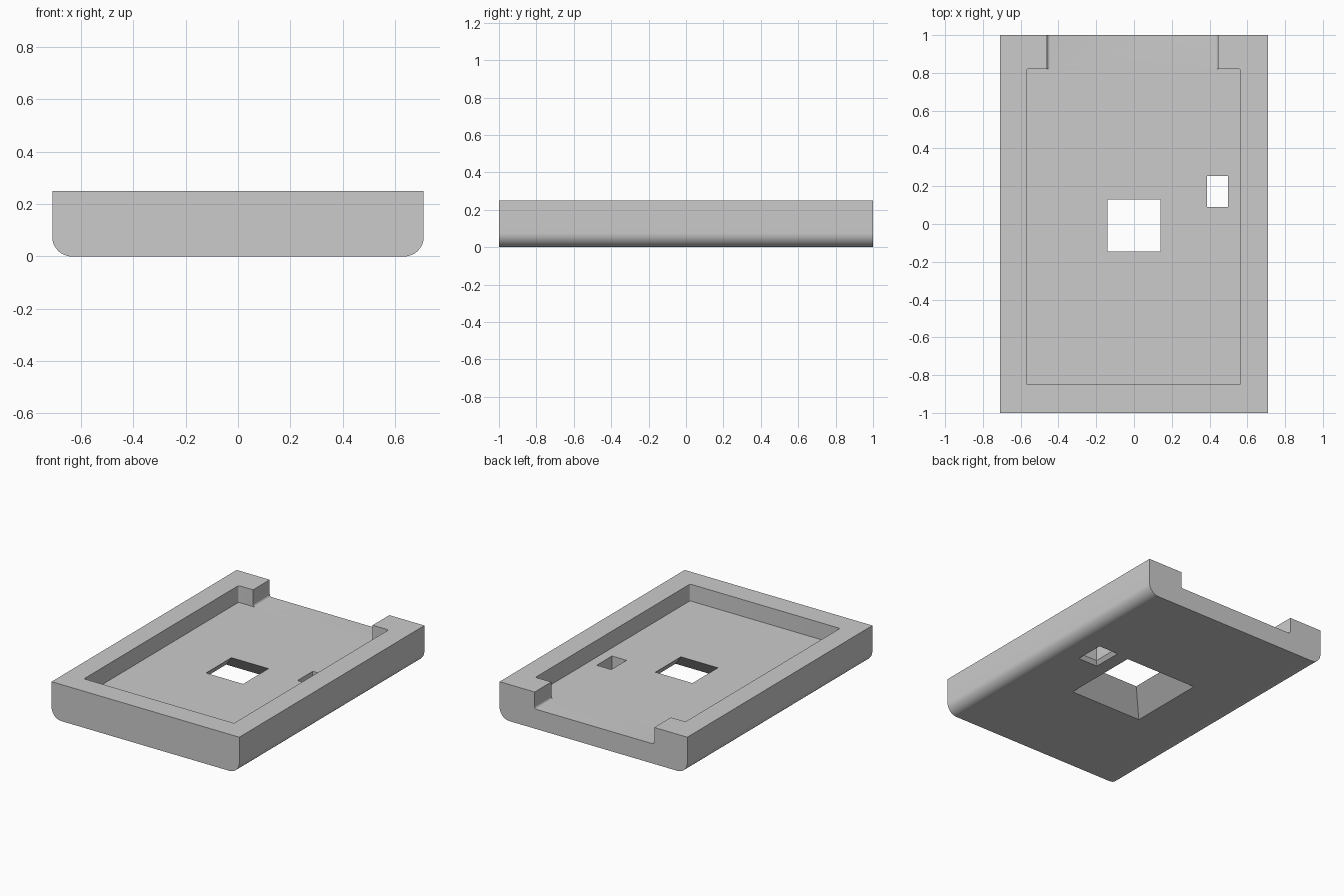
import bpy
import bmesh

HALF_W, HALF_L, HEIGHT = 0.71, 1.0, 0.25
FLOOR = 0.135

cube = bpy.data.objects.get("Cube")
if cube:
    bpy.data.objects.remove(cube, do_unlink=True)

grey = bpy.data.materials.new("light_grey")
grey.use_nodes = True
grey.diffuse_color = (0.6, 0.6, 0.6, 1)
grey.node_tree.nodes["Principled BSDF"].inputs["Base Color"].default_value = (0.6, 0.6, 0.6, 1)


def rect(x0, x1, y0, y1, z):
    return [(x0, y0, z), (x1, y0, z), (x1, y1, z), (x0, y1, z)]


def loft(name, rings, round_edges=None, radius=0.0, segments=1):
    """Closed solid through a stack of rectangles, with chosen edges rounded."""
    bm = bmesh.new()
    loops = [[bm.verts.new(p) for p in ring] for ring in rings]
    bm.faces.new(loops[0][::-1])
    bm.faces.new(loops[-1])
    for low, high in zip(loops, loops[1:]):
        for i in range(4):
            j = (i + 1) % 4
            bm.faces.new((low[i], low[j], high[j], high[i]))
    if round_edges:
        edges = [e for e in bm.edges if round_edges(e.verts[0].co, e.verts[1].co)]
        bmesh.ops.bevel(bm, geom=edges, offset=radius, segments=segments,
                        profile=0.5, affect='EDGES')
    bmesh.ops.recalc_face_normals(bm, faces=bm.faces)
    mesh = bpy.data.meshes.new(name)
    bm.to_mesh(mesh)
    bm.free()
    mesh.materials.append(grey)
    obj = bpy.data.objects.new(name, mesh)
    bpy.context.collection.objects.link(obj)
    return obj


def box(name, x0, x1, y0, y1, z0, z1, *rounding):
    return loft(name, [rect(x0, x1, y0, y1, z0), rect(x0, x1, y0, y1, z1)], *rounding)


def low_long_edge(z):
    return lambda a, b: abs(a.y - b.y) > 0.1 and max(a.z, b.z) < z + 0.001


def upright_edge(a, b):
    return abs(a.z - b.z) > 0.05


# Tray body with rounded lower long edges
tray = box("tray", -HALF_W, HALF_W, -HALF_L, HALF_L, 0, HEIGHT,
           low_long_edge(0), 0.075, 12)

# Main recess and the opening through the back wall
recess = box("recess_cutter", -0.57, 0.565, -0.85, 0.82, FLOOR, 0.4,
             upright_edge, 0.01, 4)
notch = box("notch_cutter", -0.46, 0.445, 0.8, 1.1, FLOOR, 0.4,
            low_long_edge(FLOOR), 0.016, 4)


# Holes through the floor, wider at the underside
def flared_hole(name, x0, x1, y0, y1, flare, flare_top):
    slope = flare / flare_top
    out = flare + 0.05 * slope
    rings = [rect(x0 - out, x1 + out, y0 - out, y1 + out, -0.05),
             rect(x0, x1, y0, y1, flare_top),
             rect(x0, x1, y0, y1, 0.3)]
    return loft(name, rings)


centre_hole = flared_hole("centre_hole_cutter", -0.14, 0.14, -0.145, 0.13, 0.135, FLOOR)
side_hole = flared_hole("side_hole_cutter", 0.387, 0.497, 0.09, 0.255, 0.02, 0.025)

bpy.context.view_layer.objects.active = tray
for cutter in (recess, notch, centre_hole, side_hole):
    cutter.hide_render = True
    mod = tray.modifiers.new(cutter.name, 'BOOLEAN')
    mod.operation = 'DIFFERENCE'
    mod.solver = 'EXACT'
    mod.object = cutter
    bpy.ops.object.modifier_apply(modifier=mod.name)
    bpy.data.objects.remove(cutter, do_unlink=True)

# Smooth the rounded edges, keep the rest crisp
bpy.ops.object.select_all(action='DESELECT')
tray.select_set(True)
bpy.ops.object.shade_smooth_by_angle(angle=0.52)
